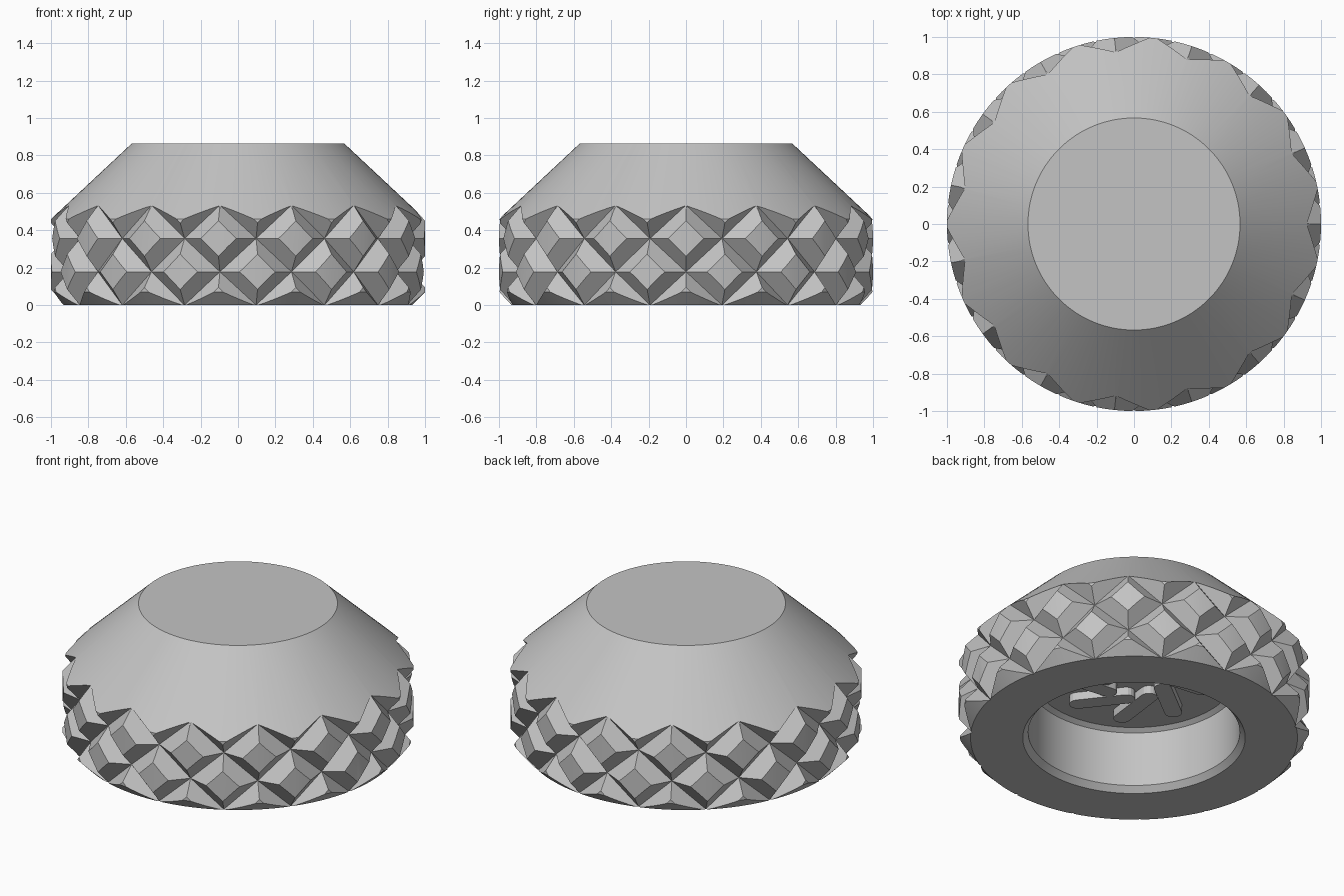
import bpy, bmesh, math
from mathutils import Vector

if "Cube" in bpy.data.objects:
    bpy.data.objects.remove(bpy.data.objects["Cube"], do_unlink=True)

COUNT = 15            # diamonds around the grip
STEP = 2 * math.pi / COUNT
PITCH = 0.178         # height between groove crossings
GROOVE, APEX = 0.925, 1.085


def polar(r, a, z):
    return Vector((r * math.cos(a), r * math.sin(a), z))


def to_object(bm, name):
    bmesh.ops.remove_doubles(bm, verts=bm.verts, dist=1e-5)
    bmesh.ops.recalc_face_normals(bm, faces=bm.faces)
    mesh = bpy.data.meshes.new(name)
    bm.to_mesh(mesh)
    bm.free()
    obj = bpy.data.objects.new(name, mesh)
    bpy.context.collection.objects.link(obj)
    return obj


def lathe(name, profile, segs=120):
    bm = bmesh.new()
    rings = [[bm.verts.new(polar(r, 2 * math.pi * i / segs, z)) for i in range(segs)]
             for r, z in profile]
    for low, high in zip(rings, rings[1:]):
        for i in range(segs):
            j = (i + 1) % segs
            bm.faces.new((low[i], low[j], high[j], high[i]))
    bm.faces.new(rings[0])
    bm.faces.new(rings[-1])
    return to_object(bm, name)


def knurl(first, last):
    """Closed drum covered in pyramids, one row per crossing level."""
    bm = bmesh.new()

    def tri(*points):
        bm.faces.new([bm.verts.new(p) for p in points])

    for level in range(first, last + 1):
        for i in range(COUNT):
            a = (i + 0.5 * (level % 2)) * STEP
            z = level * PITCH
            left = polar(GROOVE, a - STEP / 2, z)
            right = polar(GROOVE, a + STEP / 2, z)
            top = polar(GROOVE, a, z + PITCH)
            base = polar(GROOVE, a, z - PITCH)
            tip = polar(APEX, a, z)
            ring = (left, base, right, top)
            for k in range(4):
                tri(ring[k], ring[(k + 1) % 4], tip)
            # End caps
            if level == first:
                end = Vector((0, 0, z - PITCH))
                tri(left, end, base)
                tri(base, end, right)
            if level == last:
                end = Vector((0, 0, z + PITCH))
                tri(right, end, top)
                tri(top, end, left)
    return to_object(bm, "grip_pattern")


def slots(count, half_width, z0, z1):
    """Rounded slots arranged as a pinwheel."""
    bm = bmesh.new()
    for i in range(count):
        a = math.radians(15) + i * 2 * math.pi / count
        inner, outer = polar(0.17, a - 0.7, 0), polar(0.39, a, 0)
        d = outer - inner
        heading = math.atan2(d.y, d.x)
        outline = []
        for centre, turn in ((outer, 0), (inner, math.pi)):
            for k in range(9):
                t = heading + turn - math.pi / 2 + math.pi * k / 8
                outline.append(centre + polar(half_width, t, 0))
        face = bm.faces.new([bm.verts.new((p.x, p.y, z0)) for p in outline])
        out = bmesh.ops.extrude_face_region(bm, geom=[face])["geom"]
        bmesh.ops.translate(bm, vec=(0, 0, z1 - z0),
                            verts=[v for v in out if isinstance(v, bmesh.types.BMVert)])
    return to_object(bm, "slot_cutter")


def cut(obj, tool, operation):
    tool.hide_render = True
    mod = obj.modifiers.new("cut", "BOOLEAN")
    mod.operation, mod.object, mod.solver = operation, tool, "EXACT"
    bpy.context.view_layer.objects.active = obj
    bpy.ops.object.modifier_apply(modifier=mod.name)
    bpy.data.objects.remove(tool, do_unlink=True)


# Conical cap with chamfered foot
cap = lathe("knurled_cap", [(0.932, 0), (1.0, 0.07), (1.0, 0.46), (0.567, 0.865)])
cut(cap, knurl(-1, 5), "INTERSECT")

# Bore with a chamfered mouth and ceiling
cut(cap, lathe("bore_cutter", [(0.634, -0.1), (0.634, 0), (0.603, 0.035),
                               (0.603, 0.38), (0.575, 0.4)]), "DIFFERENCE")

# Pinwheel pockets in the ceiling
cut(cap, slots(8, 0.05, 0.35, 0.53), "DIFFERENCE")

# Grey plastic
grey = bpy.data.materials.new("grey_plastic")
grey.use_nodes = True
colour = (0.55, 0.55, 0.55, 1)
grey.diffuse_color = colour
grey.node_tree.nodes["Principled BSDF"].inputs["Base Color"].default_value = colour
cap.data.materials.clear()
cap.data.materials.append(grey)
for poly in cap.data.polygons:
    poly.material_index = 0

bpy.ops.object.select_all(action="DESELECT")
cap.select_set(True)
bpy.context.view_layer.objects.active = cap
bpy.ops.object.shade_smooth_by_angle(angle=math.radians(15))
